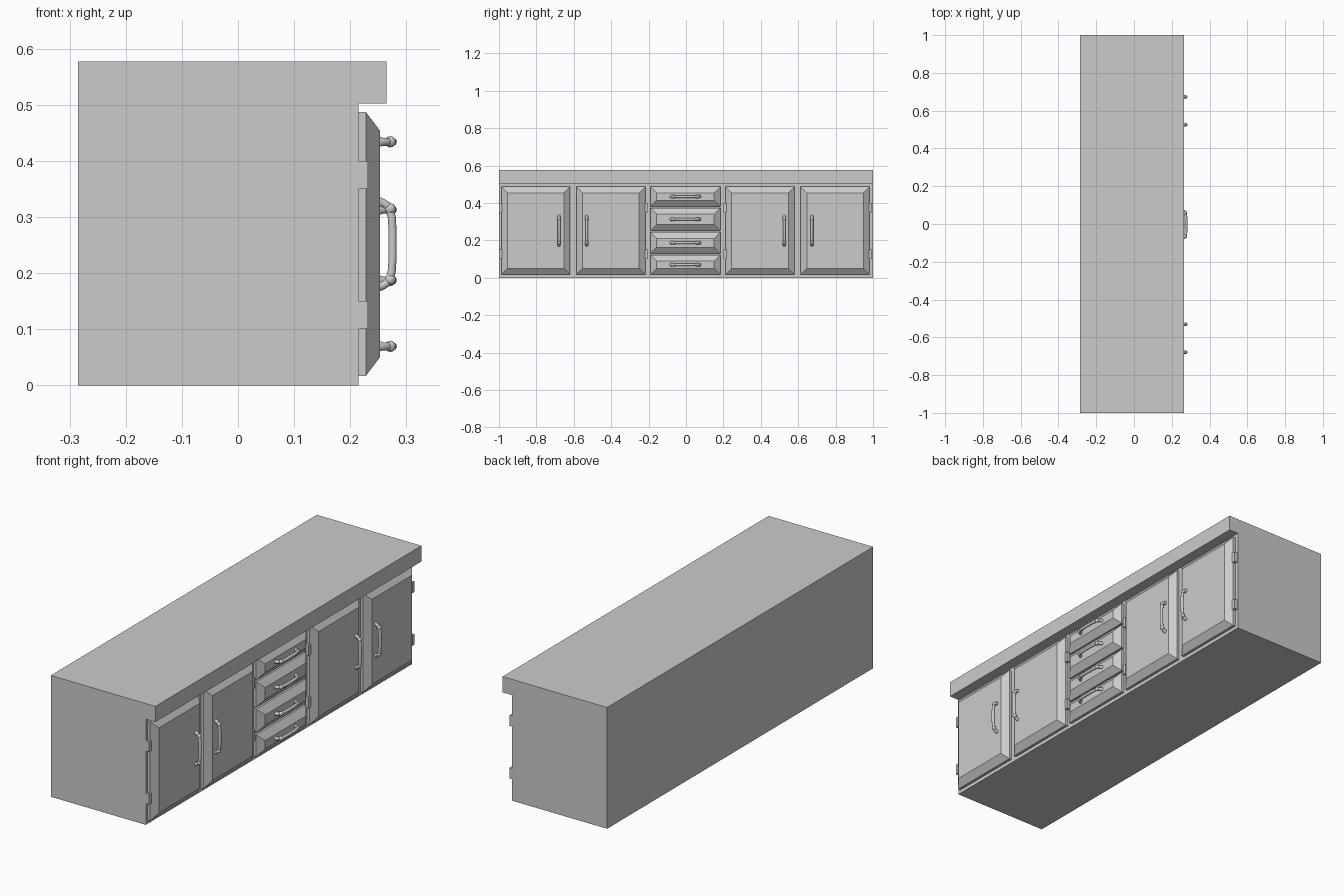
import bpy, bmesh
from mathutils import Vector

if "Cube" in bpy.data.objects:
    bpy.data.objects.remove(bpy.data.objects["Cube"])

FRONT = 0.215          # x of the cabinet face
PANEL = 0.253          # x of the raised panel faces
MID = -0.003           # y centre of the door layout


def finish(name, bm, smooth=False):
    bmesh.ops.recalc_face_normals(bm, faces=bm.faces)
    me = bpy.data.meshes.new(name)
    bm.to_mesh(me)
    bm.free()
    ob = bpy.data.objects.new(name, me)
    bpy.context.collection.objects.link(ob)
    if smooth:
        me.shade_smooth()
    return ob


def box(name, x0, x1, y0, y1, z0, z1):
    bm = bmesh.new()
    bmesh.ops.create_cube(bm, size=1)
    for v in bm.verts:
        v.co = ((x0 + x1) / 2 + v.co.x * (x1 - x0),
                (y0 + y1) / 2 + v.co.y * (y1 - y0),
                (z0 + z1) / 2 + v.co.z * (z1 - z0))
    return finish(name, bm)


def raised_panel(name, y0, y1, z0, z1, inset):
    # thin slab with a sloped border rising to a flat centre
    bm = bmesh.new()
    rings = []
    for x, i in ((FRONT, 0), (0.228, 0), (PANEL, inset)):
        rings.append([bm.verts.new((x, y, z)) for y, z in (
            (y0 + i, z0 + i), (y1 - i, z0 + i), (y1 - i, z1 - i), (y0 + i, z1 - i))])
    for a, b in zip(rings, rings[1:]):
        for k in range(4):
            n = (k + 1) % 4
            bm.faces.new((a[k], a[n], b[n], b[k]))
    bm.faces.new(rings[0])
    bm.faces.new(rings[-1])
    return finish(name, bm)


def handle(name, y, z, vertical):
    # bent bar as a bevelled curve
    half = [(0.250, 0.075), (0.258, 0.074), (0.266, 0.069), (0.271, 0.060),
            (0.274, 0.048), (0.2755, 0.025)]
    path = half + [(x, -t) for x, t in reversed(half)]

    def place(x, t):
        return Vector((x, y, z + t) if vertical else (x, y + t, z))

    cu = bpy.data.curves.new(name, 'CURVE')
    cu.dimensions = '3D'
    cu.bevel_depth = 0.0075
    cu.bevel_resolution = 3
    sp = cu.splines.new('POLY')
    sp.points.add(len(path) - 1)
    for p, (x, t) in zip(sp.points, path):
        p.co = (*place(x, t), 1)
        p.radius = 1.35 if x < 0.255 else 1
    bpy.context.collection.objects.link(bpy.data.objects.new(name, cu))

    # rounded knuckles at both bends
    bm = bmesh.new()
    for t in (0.063, -0.063):
        made = bmesh.ops.create_uvsphere(bm, u_segments=12, v_segments=8, radius=0.010)
        bmesh.ops.translate(bm, verts=made['verts'], vec=place(0.2715, t))
    finish(name + "_knuckles", bm, smooth=True)


# cabinet body with overhanging worktop
profile = [(-0.285, 0), (FRONT, 0), (FRONT, 0.502), (0.265, 0.502),
           (0.265, 0.577), (-0.285, 0.577)]
bm = bmesh.new()
face = bm.faces.new([bm.verts.new((x, -1, z)) for x, z in profile])
ext = bmesh.ops.extrude_face_region(bm, geom=[face])
bmesh.ops.translate(bm, vec=(0, 2, 0),
                    verts=[g for g in ext['geom'] if isinstance(g, bmesh.types.BMVert)])
finish("cabinet_body", bm)

# doors, mirrored about the middle: inner edge, outer edge, handle, hinge
for side, s in (("left", -1), ("right", 1)):
    for label, a, b, grip, hinge in (("inner", 0.214, 0.583, 0.528, 0.209),
                                     ("outer", 0.616, 0.984, 0.676, 0.989)):
        name = f"{side}_{label}_door"
        y0, y1 = sorted((MID + s * a, MID + s * b))
        raised_panel(name, y0, y1, 0.017, 0.487, 0.033)
        handle(name + "_handle", MID + s * grip, 0.2515, True)
        h = MID * 0.5 + s * hinge
        for z in (0.10, 0.35):
            box(name + "_hinge", FRONT - 0.005, 0.232, h - 0.008, h + 0.008, z, z + 0.05)

# drawers
for i, (z0, z1) in enumerate(((0.017, 0.122), (0.130, 0.244),
                              (0.252, 0.374), (0.381, 0.487))):
    raised_panel(f"drawer_{i + 1}", MID - 0.187, MID + 0.187, z0, z1, 0.033)
    handle(f"drawer_{i + 1}_handle", MID, (z0 + z1) / 2, False)
